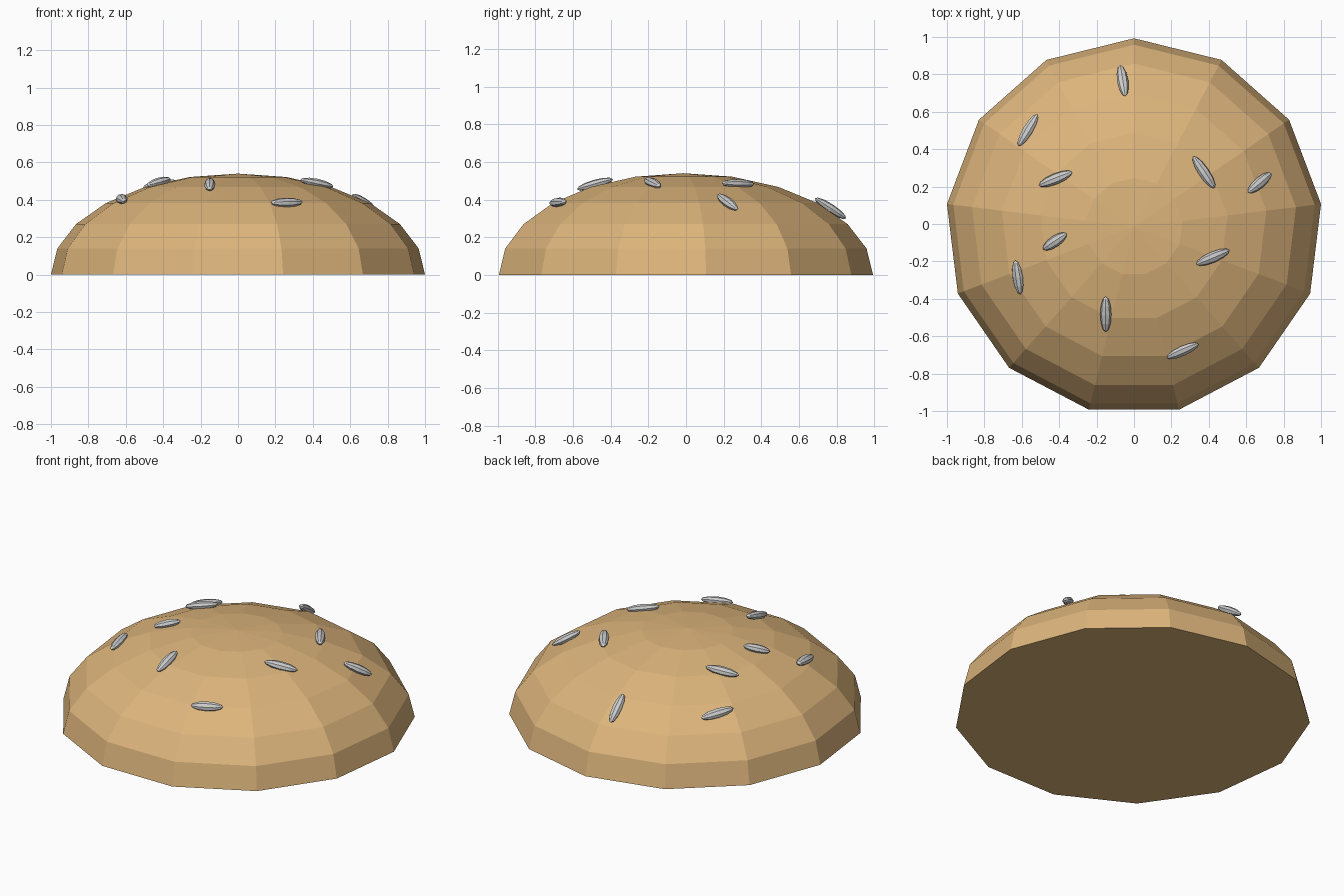
import bpy, bmesh, math
from mathutils import Vector, Matrix

if "Cube" in bpy.data.objects:
    bpy.data.objects.remove(bpy.data.objects["Cube"])

HEIGHT = 0.54
SIDES = 13
R = 1 / math.sin(math.radians(3 * 360 / SIDES))
CY = -R * (1 - math.cos(math.pi / SIDES)) / 2


def finish(bm, name, mat=None):
    bmesh.ops.recalc_face_normals(bm, faces=bm.faces)
    me = bpy.data.meshes.new(name)
    bm.to_mesh(me)
    bm.free()
    ob = bpy.data.objects.new(name, me)
    bpy.context.collection.objects.link(ob)
    if mat:
        me.materials.append(mat)
    return ob


# bun: flattened 13-sided half sphere with a flat base
crust = bpy.data.materials.new("crust")
crust.diffuse_color = (0.72, 0.46, 0.2, 1)
crust.use_nodes = True
crust.node_tree.nodes["Principled BSDF"].inputs["Base Color"].default_value = crust.diffuse_color
bm = bmesh.new()
rings = []
for i in range(6):
    a = math.radians(15 * i)
    ring = []
    for k in range(SIDES):
        t = math.pi / 2 + 2 * math.pi * k / SIDES
        ring.append(bm.verts.new((R * math.cos(a) * math.cos(t),
                                  R * math.cos(a) * math.sin(t) + CY,
                                  HEIGHT * math.sin(a))))
    rings.append(ring)
top = bm.verts.new((0, CY, HEIGHT))
bm.faces.new(rings[0])
for k in range(SIDES):
    n = (k + 1) % SIDES
    for lo, hi in zip(rings, rings[1:]):
        bm.faces.new((lo[k], lo[n], hi[n], hi[k]))
    bm.faces.new((rings[-1][k], rings[-1][n], top))
finish(bm, "bun_top", crust)

# seeds: x, y, heading in degrees, length, lift above the dome
seeds = [
    (-0.06, 0.76, 99, 0.20, 0.012), (-0.565, 0.50, 59, 0.20, 0.006),
    (-0.417, 0.24, 22, 0.195, 0.010), (0.372, 0.275, 124, 0.205, 0.008),
    (0.67, 0.22, 40, 0.18, 0.004), (-0.422, -0.093, 34, 0.155, 0.006),
    (-0.62, -0.285, 98, 0.185, 0.004), (-0.15, -0.48, 90, 0.198, 0.010),
    (0.42, -0.177, 23, 0.195, 0.006), (0.26, -0.677, 24, 0.185, 0.004),
]
for i, (x, y, deg, length, lift) in enumerate(seeds):
    dy = y - CY
    z = HEIGHT * math.sqrt(1 - (x * x + dy * dy) / R ** 2)
    n = Vector((x / R ** 2, dy / R ** 2, z / HEIGHT ** 2)).normalized()
    h = Vector((math.cos(math.radians(deg)), math.sin(math.radians(deg)), 0))
    h.z = -(h.x * n.x + h.y * n.y) / n.z
    h.normalize()
    side = n.cross(h)
    rot = Matrix((side, n, h)).transposed().to_4x4()
    bm = bmesh.new()
    bmesh.ops.create_uvsphere(bm, u_segments=8, v_segments=6, radius=1)
    bm.transform(Matrix.Translation(Vector((x, y, z)) + n * lift) @ rot
                 @ Matrix.Diagonal((0.03, 0.024, length / 2, 1)))
    finish(bm, f"seed_{i + 1}")
